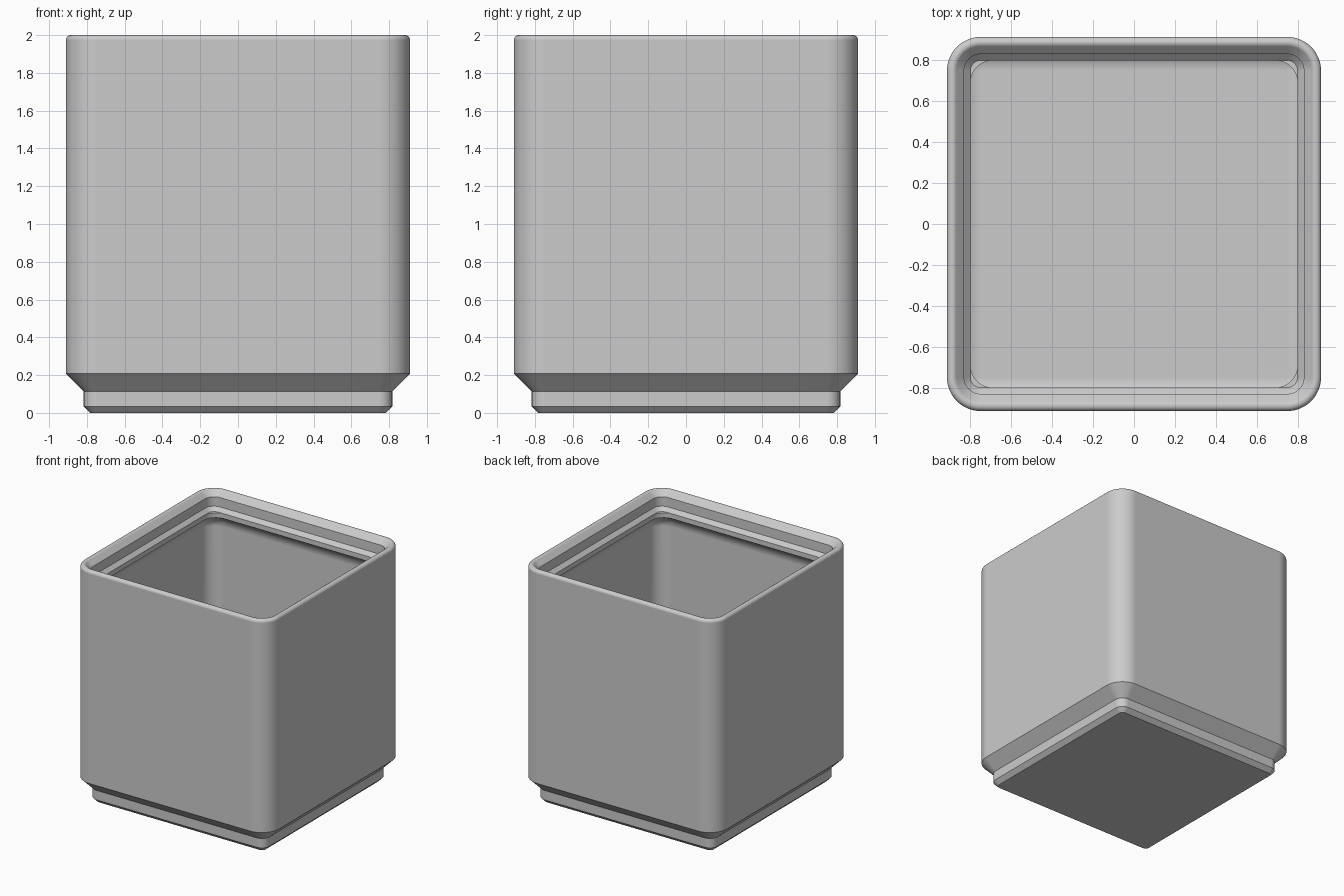
import bpy, bmesh
from math import sin, cos, pi, radians

if "Cube" in bpy.data.objects:
    bpy.data.objects.remove(bpy.data.objects["Cube"], do_unlink=True)

UNIT = 2 / 45.55      # profile is drawn in millimetres
CORNER_STEPS = 12
ARC_STEPS = 8


def ring(bm, half, radius, z):
    """Rounded square loop of vertices."""
    verts = []
    c = half - radius
    for q, (sx, sy) in enumerate([(1, 1), (-1, 1), (-1, -1), (1, -1)]):
        for i in range(CORNER_STEPS + 1):
            a = (q + i / CORNER_STEPS) * pi / 2
            x = sx * c + radius * cos(a)
            y = sy * c + radius * sin(a)
            verts.append(bm.verts.new((x * UNIT, y * UNIT, z * UNIT)))
    return verts


def arc(x, z, r, start, end):
    """Points along a circular fillet in the wall section."""
    angles = [radians(start + (end - start) * i / ARC_STEPS) for i in range(ARC_STEPS + 1)]
    return [(x + r * cos(a), z + r * sin(a)) for a in angles]


OUTER, WALL, FILLET = 20.75, 19.8, 2.8
LIP = 18.15

# Stepped foot, each row: half width, corner radius, height
section = [(17.8, 0.8, 0), (18.6, 1.6, 0.8), (18.6, 1.6, 2.6), (OUTER, 3.75, 4.75)]
# Rounded rim
section += [(x, x - 17, z) for x, z in arc(OUTER - 0.6, 44.95, 0.6, 0, 135)]
# Stacking lip and its corner ledge
section += [(18.85, 1.85, 44.5), (18.85, 1.85, 42.7), (LIP, 1.15, 42), (LIP, 2.5, 42)]
# Hollow under the lip
section += [(x, 2.5 + 0.3 * (x - LIP) / (WALL - LIP), z)
            for x, z in arc(WALL - FILLET, 38.5, FILLET, 65.8, 0)]
# Inner wall down to the filleted floor
section += [(x, x - (WALL - FILLET), z)
            for x, z in arc(WALL - FILLET, 7 + FILLET, FILLET, 0, -90)]

# Loft the section into one closed shell
bm = bmesh.new()
loops = [ring(bm, *row) for row in section]
for low, high in zip(loops, loops[1:]):
    n = len(low)
    for i in range(n):
        j = (i + 1) % n
        bm.faces.new((low[i], low[j], high[j], high[i]))
bm.faces.new(loops[0][::-1])
bm.faces.new(loops[-1])
bmesh.ops.remove_doubles(bm, verts=bm.verts, dist=0.0003)
bmesh.ops.recalc_face_normals(bm, faces=bm.faces)
mesh = bpy.data.meshes.new("storage_bin")
bm.to_mesh(mesh)
bm.free()

bin_obj = bpy.data.objects.new("storage_bin", mesh)
bpy.context.collection.objects.link(bin_obj)

# Plain grey plastic
grey = bpy.data.materials.new("light_grey_plastic")
grey.use_nodes = True
colour = (0.6, 0.6, 0.6, 1)
grey.diffuse_color = colour
grey.node_tree.nodes["Principled BSDF"].inputs["Base Color"].default_value = colour
mesh.materials.append(grey)

# Smooth fillets with crisp creases
bpy.ops.object.select_all(action="DESELECT")
bin_obj.select_set(True)
bpy.context.view_layer.objects.active = bin_obj
bpy.ops.object.shade_smooth_by_angle(angle=radians(30))
weighted = bin_obj.modifiers.new("weighted_normals", "WEIGHTED_NORMAL")
weighted.keep_sharp = True
